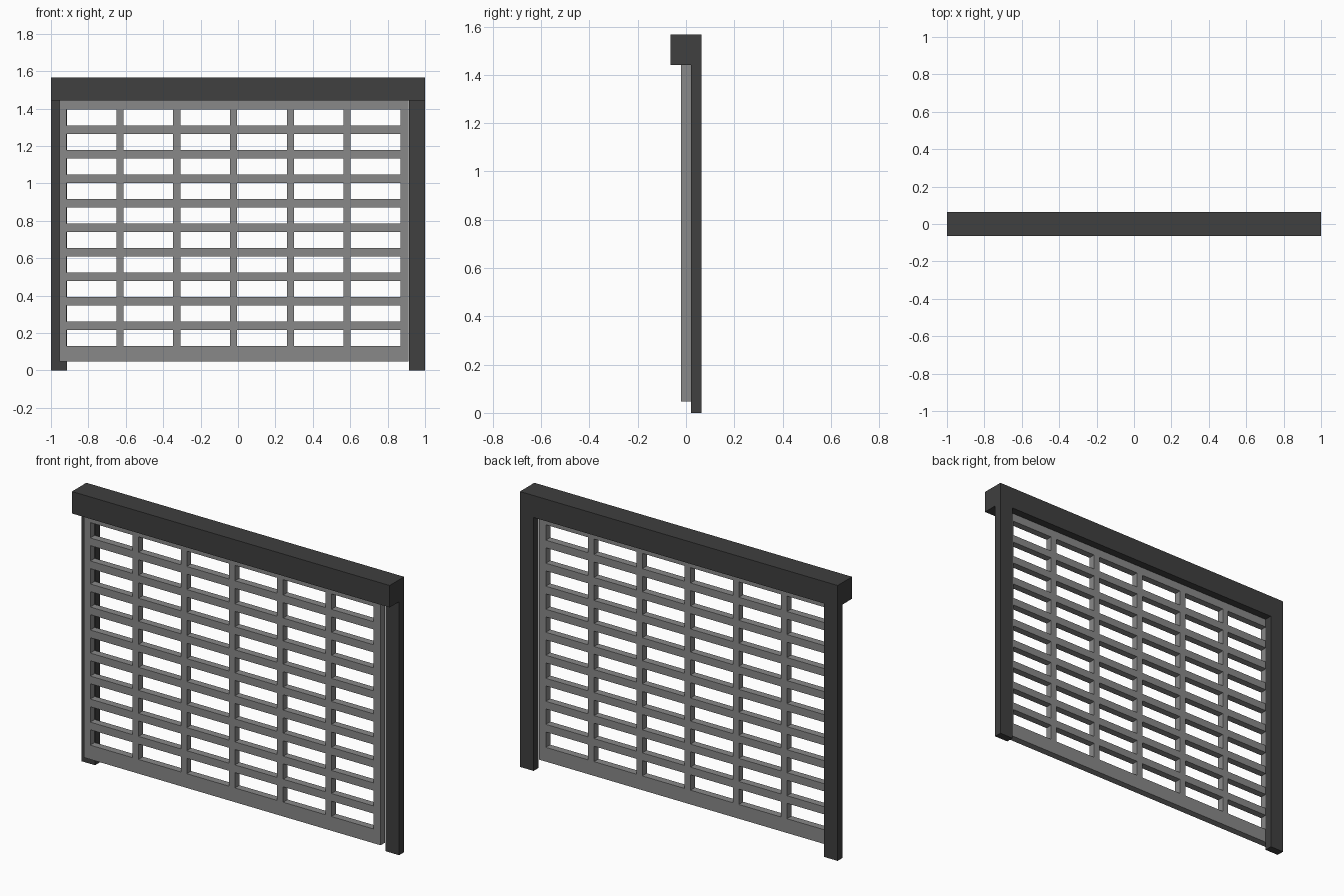
import bpy
import bmesh

default = bpy.data.objects.get("Cube")
if default:
    bpy.data.objects.remove(default, do_unlink=True)


def make_material(name, value):
    mat = bpy.data.materials.new(name)
    mat.use_nodes = True
    colour = (value, value, value, 1)
    mat.diffuse_color = colour
    mat.node_tree.nodes["Principled BSDF"].inputs["Base Color"].default_value = colour
    return mat


def add_object(name, bm, mat):
    mesh = bpy.data.meshes.new(name)
    bm.to_mesh(mesh)
    bm.free()
    mesh.materials.append(mat)
    obj = bpy.data.objects.new(name, mesh)
    bpy.context.collection.objects.link(obj)
    return obj


def add_box(name, low, high, mat):
    bm = bmesh.new()
    bmesh.ops.create_cube(bm, size=1)
    for v in bm.verts:
        v.co = [a if c < 0 else b for c, a, b in zip(v.co, low, high)]
    return add_object(name, bm, mat)


def cuts(start, first, pitch, opening, count, end):
    """Grid lines: outer edge, both edges of every opening, outer edge."""
    lines = [start]
    for i in range(count):
        lines += [first + i * pitch, first + i * pitch + opening]
    return lines + [end]


dark = make_material("dark grey frame", 0.05)
grey = make_material("mid grey grille", 0.25)

HEAD_Z, TOP_Z = 1.442, 1.567
HALF_DEPTH, GRILLE_HALF = 0.065, 0.02

# Header box and the two rear guide posts
add_box("header_box", (-1, -HALF_DEPTH, HEAD_Z), (1, HALF_DEPTH, TOP_Z), dark)
for side, x0, x1 in (("right", -1, -0.914), ("left", 0.914, 1)):
    add_box(side + "_post", (x0, GRILLE_HALF, 0), (x1, HALF_DEPTH, HEAD_Z), dark)

# Roller grille: a flat lattice with open cells, thickened
xs = cuts(-0.955, -0.916, 0.3037, 0.266, 6, 0.912)
zs = cuts(0.048, 0.129, 0.131, 0.0875, 10, HEAD_Z)
bm = bmesh.new()
grid = [[bm.verts.new((x, 0, z)) for z in zs] for x in xs]
for i in range(len(xs) - 1):
    for j in range(len(zs) - 1):
        if i % 2 and j % 2:
            continue
        bm.faces.new((grid[i][j], grid[i + 1][j], grid[i + 1][j + 1], grid[i][j + 1]))
grille = add_object("roller_grille", bm, grey)
solid = grille.modifiers.new("Thickness", "SOLIDIFY")
solid.thickness = 2 * GRILLE_HALF
solid.offset = 0
